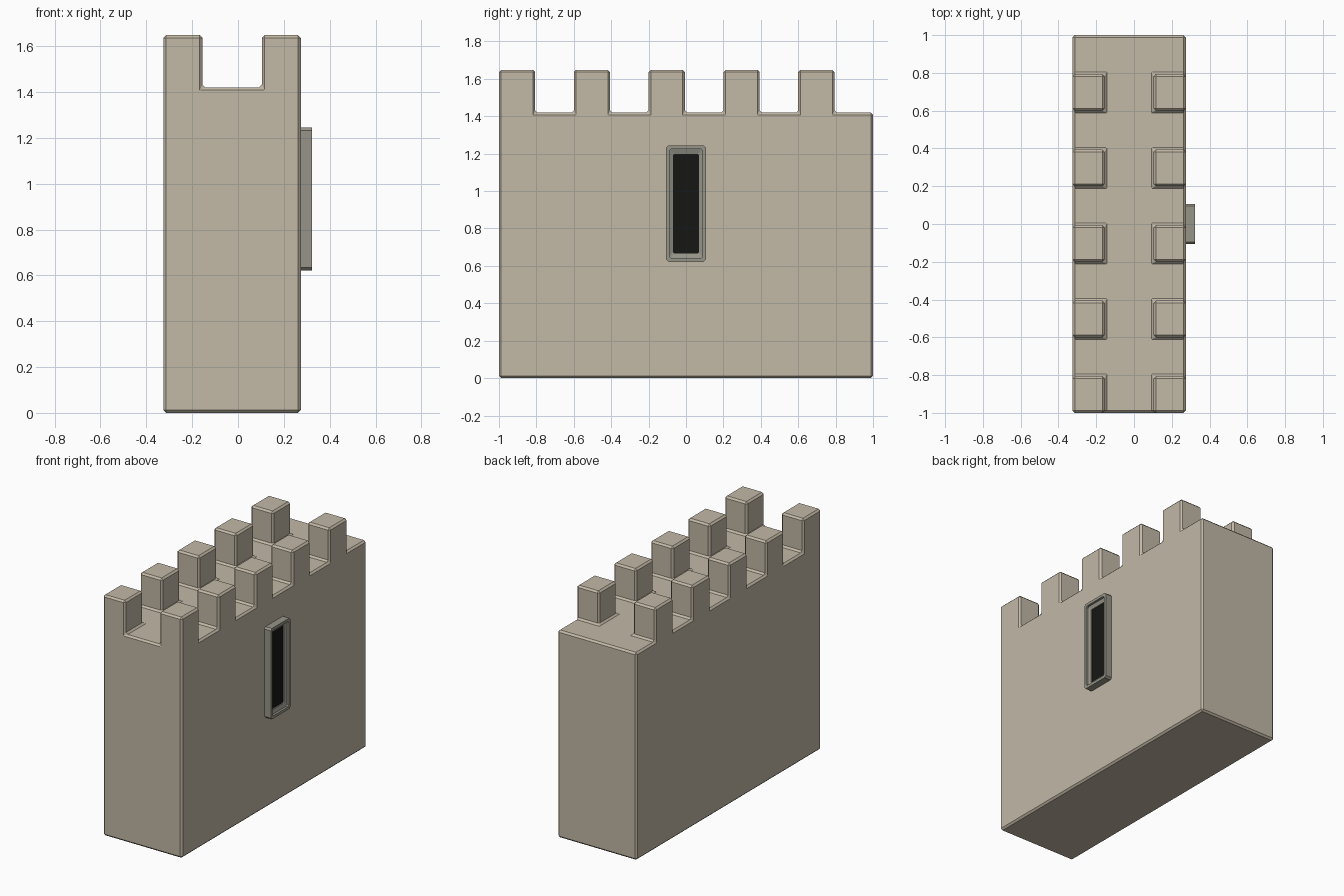
import bpy, bmesh

if "Cube" in bpy.data.objects:
    bpy.data.objects.remove(bpy.data.objects["Cube"])


def material(name, rgb):
    m = bpy.data.materials.new(name)
    m.diffuse_color = (*rgb, 1)
    m.use_nodes = True
    m.node_tree.nodes["Principled BSDF"].inputs["Base Color"].default_value = m.diffuse_color
    return m


def make_object(name, bm, mat):
    bmesh.ops.recalc_face_normals(bm, faces=bm.faces)
    mesh = bpy.data.meshes.new(name)
    bm.to_mesh(mesh)
    bm.free()
    obj = bpy.data.objects.new(name, mesh)
    bpy.context.collection.objects.link(obj)
    mesh.materials.append(mat)
    return obj


stone = material("stone", (0.54, 0.48, 0.38))
trim = material("trim_stone", (0.31, 0.30, 0.25))
dark = material("dark_opening", (0.008, 0.008, 0.007))

# Wall with battlements: floor-plan grid, extruded up to the deck, then merlon cells raised
DECK, TOP = 1.42, 1.648
xs = [-0.325, -0.155, 0.104, 0.274]
ys = [y for k in range(5) for y in (-1 + 0.4 * k, -0.806 + 0.4 * k)] + [1.0]

bm = bmesh.new()
grid = [[bm.verts.new((x, y, DECK)) for y in ys] for x in xs]
merlons = []
for i in range(len(xs) - 1):
    for j in range(len(ys) - 1):
        f = bm.faces.new((grid[i][j], grid[i + 1][j], grid[i + 1][j + 1], grid[i][j + 1]))
        if i != 1 and j % 2 == 0:
            merlons.append(f)
# Skirt down to the ground and a closed base
rim = [e for e in bm.edges if e.is_boundary]
skirt = bmesh.ops.extrude_edge_only(bm, edges=rim)["geom"]
for v in skirt:
    if isinstance(v, bmesh.types.BMVert):
        v.co.z = 0
bmesh.ops.contextual_create(bm, geom=[e for e in bm.edges if e.is_boundary])
# Raise the merlons
for f in bmesh.ops.extrude_face_region(bm, geom=merlons)["geom"]:
    if isinstance(f, bmesh.types.BMVert):
        f.co.z = TOP
bmesh.ops.delete(bm, geom=[f for f in merlons if f.is_valid], context="FACES_ONLY")
bmesh.ops.recalc_face_normals(bm, faces=bm.faces)
bmesh.ops.dissolve_limit(bm, angle_limit=0.02, verts=bm.verts, edges=bm.edges)
wall = make_object("battlement_wall", bm, stone)
bevel = wall.modifiers.new("edge_chamfer", "BEVEL")
bevel.width = 0.012
bevel.segments = 1
bevel.limit_method = "ANGLE"

# Window surround: chamfered rectangular rings swept from the wall outward, then into the recess
CZ = 0.933


def ring(bm, x, hy, hz, c):
    pts = [(hy, hz - c), (hy - c, hz), (c - hy, hz), (-hy, hz - c),
           (-hy, c - hz), (c - hy, -hz), (hy - c, -hz), (hy, c - hz)]
    return [bm.verts.new((x, y, CZ + z)) for y, z in pts]


bm = bmesh.new()
rings = [ring(bm, *r) for r in (
    (0.27, 0.106, 0.311, 0.012), (0.323, 0.106, 0.311, 0.012),
    (0.323, 0.088, 0.292, 0.009), (0.308, 0.088, 0.292, 0.009),
    (0.300, 0.070, 0.266, 0.007), (0.27, 0.070, 0.266, 0.007))]
for a, b in zip(rings, rings[1:] + rings[:1]):
    for k in range(8):
        n = (k + 1) % 8
        bm.faces.new((a[k], a[n], b[n], b[k]))
make_object("window_frame", bm, trim)

# Dark panel of the arrow slit
bm = bmesh.new()
back, front = ring(bm, 0.27, 0.070, 0.266, 0.007), ring(bm, 0.292, 0.070, 0.266, 0.007)
bm.faces.new(back)
bm.faces.new(front)
for k in range(8):
    n = (k + 1) % 8
    bm.faces.new((back[k], back[n], front[n], front[k]))
make_object("window_opening", bm, dark)
